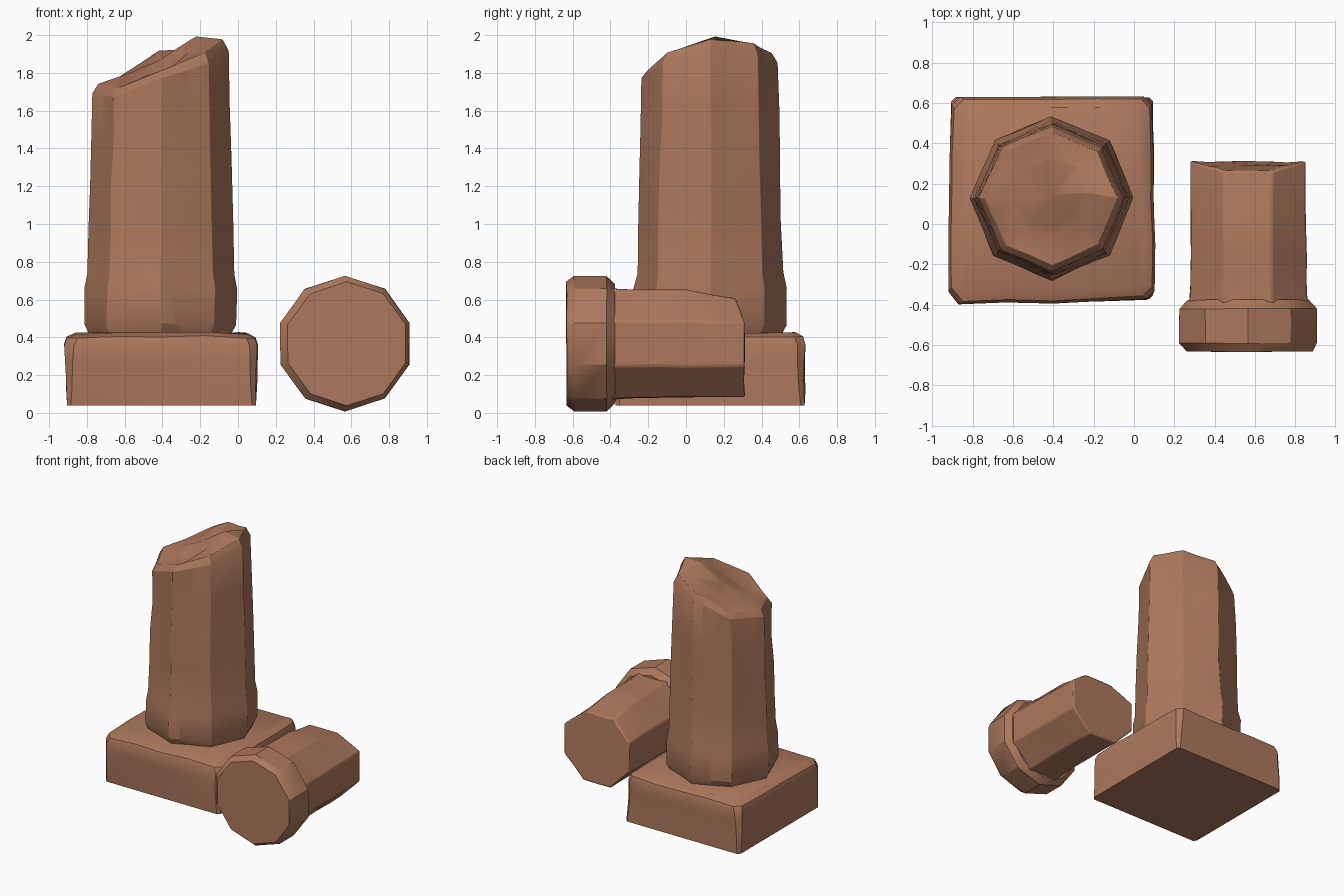
import bpy, bmesh, math
from mathutils import Vector, noise

cube = bpy.data.objects.get("Cube")
if cube:
    bpy.data.objects.remove(cube, do_unlink=True)

stone = bpy.data.materials.new("terracotta stone")
stone.use_nodes = True
colour = (0.42, 0.19, 0.11, 1)
stone.diffuse_color = colour
stone.node_tree.nodes["Principled BSDF"].inputs["Base Color"].default_value = colour


def polygon(sides, radius, turn=0):
    """Corner offsets of a regular polygon, starting on the first axis."""
    angles = [turn + i * math.tau / sides for i in range(sides)]
    return [(radius * math.cos(a), radius * math.sin(a)) for a in angles]


def loft(name, rings, peak=None, wear=0.0, cuts=0, bevel=0.0):
    """Skin equal-length rings, cap both ends, then chip and soften."""
    bm = bmesh.new()
    loops = [[bm.verts.new(p) for p in ring] for ring in rings]
    n = len(loops[0])
    for low, high in zip(loops, loops[1:]):
        for i in range(n):
            j = (i + 1) % n
            bm.faces.new((low[i], low[j], high[j], high[i]))
    bm.faces.new(loops[0][::-1])
    if peak:
        tip = bm.verts.new(peak)
        for i in range(n):
            bm.faces.new((loops[-1][i], loops[-1][(i + 1) % n], tip))
    else:
        bm.faces.new(loops[-1])
    if cuts:
        long_edges = [e for e in bm.edges if e.calc_length() > 0.2]
        bmesh.ops.subdivide_edges(bm, edges=long_edges, cuts=cuts, use_grid_fill=True)
    for v in bm.verts:
        if v.co.z > 0.06:
            v.co += noise.noise_vector(v.co * 4) * wear
    bmesh.ops.recalc_face_normals(bm, faces=bm.faces)
    mesh = bpy.data.meshes.new(name)
    bm.to_mesh(mesh)
    bm.free()
    obj = bpy.data.objects.new(name, mesh)
    bpy.context.collection.objects.link(obj)
    mesh.materials.append(stone)
    if bevel:
        mod = obj.modifiers.new("worn edges", "BEVEL")
        mod.width, mod.segments = bevel, 2
        mod.limit_method, mod.angle_limit = "ANGLE", math.radians(28)
    bpy.ops.object.select_all(action="DESELECT")
    bpy.context.view_layer.objects.active = obj
    obj.select_set(True)
    bpy.ops.object.shade_smooth_by_angle(angle=math.radians(32))
    return obj


# Square plinth with chamfered corners and top edge
def plinth_ring(z, half, corner):
    a, b = half, half - corner
    pts = [(a, -b), (a, b), (b, a), (-b, a), (-a, b), (-a, -b), (-b, -a), (b, -a)]
    return [Vector((x - 0.405, y + 0.128, z)) for x, y in pts]


plinth = [plinth_ring(0.04, 0.5, 0.02), plinth_ring(0.36, 0.503, 0.04),
          plinth_ring(0.40, 0.49, 0.045), plinth_ring(0.422, 0.45, 0.03)]
for ring in plinth[1:3]:
    ring[5].x -= 0.012      # swollen front right corner
    ring[6].y -= 0.022
loft("plinth", plinth, wear=0.012, cuts=3)

# Standing octagonal column with a slanted broken top
cx, cy = -0.408, 0.128
rings = [[Vector((cx + x, cy + y, z)) for x, y in polygon(8, r)]
         for z, r in ((0.415, 0.375), (0.47, 0.403), (0.66, 0.403), (0.74, 0.388))]
break_z = [1.92, 1.90, 1.85, 1.74, 1.69, 1.67, 1.77, 1.85]
rings.append([Vector((cx + x, cy + y, z))
              for (x, y), z in zip(polygon(8, 0.357), break_z)])
lip_z = [1.98, 1.96, 1.90, 1.78, 1.74, 1.72, 1.81, 1.91]
rings.append([Vector((cx + x, cy + y, z))
              for (x, y), z in zip(polygon(8, 0.325), lip_z)])
# rugged inner ring of the fracture
inner_z = [1.99, 1.92, 1.91, 1.80, 1.79, 1.77, 1.80, 1.91]
rings.append([Vector((cx + x, cy + y, z))
              for (x, y), z in zip(polygon(8, 0.19, 0.1), inner_z)])
loft("standing_column", rings, peak=(cx, cy + 0.02, 1.87), wear=0.012, cuts=3, bevel=0.012)


# Fallen column lying along y, with a ten-sided end collar
def lying_ring(sides, y, radius, turn, shift=0):
    return [Vector((0.566 + shift + x, y, 0.366 + z))
            for x, z in polygon(sides, radius, turn)]


collar = [lying_ring(10, y, r, math.pi / 10, s) for y, r, s in
          ((-0.632, 0.328, 0.01), (-0.59, 0.359, 0),
           (-0.42, 0.359, 0), (-0.375, 0.315, 0))]
loft("fallen_collar", collar, wear=0.004)

shaft = [lying_ring(8, y, r, math.pi / 8) for y, r in
         ((-0.41, 0.318), (-0.30, 0.31), (0.0, 0.307), (0.312, 0.308))]
for v in shaft[-1]:
    if v.z > 0.55:          # chipped upper end
        v.y -= 0.05
        v.z -= 0.045
loft("fallen_shaft", shaft, wear=0.008, cuts=1, bevel=0.01)
